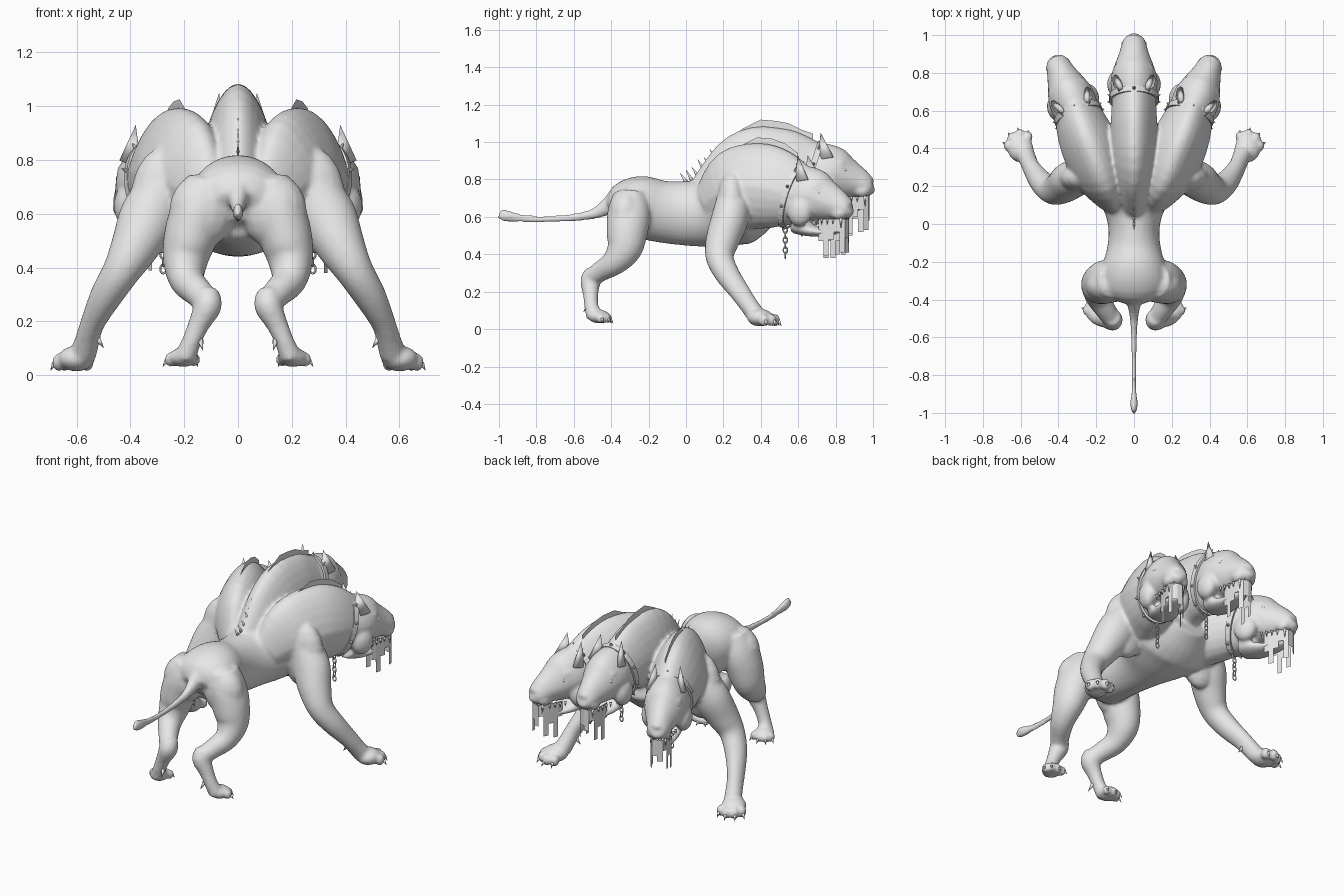
import bpy, bmesh, math
from mathutils import Vector, Matrix

if "Cube" in bpy.data.objects:
    bpy.data.objects.remove(bpy.data.objects["Cube"])

hide = bpy.data.materials.new("grey hide")
hide.diffuse_color = (0.8, 0.8, 0.8, 1)
hide.use_nodes = True
hide.node_tree.nodes["Principled BSDF"].inputs["Base Color"].default_value = hide.diffuse_color
I4 = Matrix.Identity(4)
Y, Z = Vector((0, 1, 0)), Vector((0, 0, 1))


def finish(bm, name, smooth=True, fix=True):
    if fix:
        bmesh.ops.recalc_face_normals(bm, faces=bm.faces)
    me = bpy.data.meshes.new(name)
    bm.to_mesh(me)
    bm.free()
    me.materials.append(hide)
    for p in me.polygons:
        p.use_smooth = smooth
    ob = bpy.data.objects.new(name, me)
    bpy.context.collection.objects.link(ob)
    return ob


def spline(a, b, c, d, t):
    return 0.5 * (2 * b + (c - a) * t + (2 * a - 5 * b + 4 * c - d) * t * t + (3 * b - a - 3 * c + d) * t ** 3)


def loft(bm, stations, ref=Z, mat=I4, flip=1, n=24, steps=4, peak=0.0):
    """Skin of ellipses (x, y, z, half width, half height) along a smooth path; peak narrows the top."""
    st = [stations[0]] + list(stations) + [stations[-1]]
    pts = []
    for i in range(1, len(st) - 2):
        for k in range(steps):
            pts.append([spline(*q, k / steps) for q in zip(*st[i - 1:i + 3])])
    pts.append(list(stations[-1]))
    cs = [Vector(p[:3]) for p in pts]
    rings = []
    for i, p in enumerate(pts):
        t = (cs[min(i + 1, len(cs) - 1)] - cs[max(i - 1, 0)]).normalized()
        s = t.cross(ref).normalized()
        u = s.cross(t)
        ring = []
        for k in range(n):
            a = math.tau * k / n
            w = p[3] * (1 - peak * max(0, math.sin(a)))
            v = cs[i] + s * math.cos(a) * w + u * math.sin(a) * p[4]
            ring.append(bm.verts.new(mat @ Vector((v.x * flip, v.y, v.z))))
        rings.append(ring)
    for a, b in zip(rings, rings[1:]):
        for k in range(n):
            bm.faces.new((a[k], a[(k + 1) % n], b[(k + 1) % n], b[k]))
    bm.faces.new(rings[0])
    bm.faces.new(rings[-1])


def blob(bm, c, r, mat=I4, flip=1):
    m = mat @ Matrix.Translation((c[0] * flip, c[1], c[2])) @ Matrix.Diagonal((*r, 1))
    bmesh.ops.create_uvsphere(bm, u_segments=16, v_segments=10, radius=1, matrix=m)


def spike(bm, base, tip, r, mat=I4, flat=1.0, n=8):
    base, tip = Vector(base), Vector(tip)
    d = tip - base
    m = mat @ Matrix.Translation((base + tip) / 2) @ d.to_track_quat('Z', 'X').to_matrix().to_4x4()
    bmesh.ops.create_cone(bm, cap_ends=True, segments=n, radius1=r, radius2=0, depth=d.length,
                          matrix=m @ Matrix.Diagonal((1, flat, 1, 1)))


def ribbon(bm, top, low):
    a, b = [bm.verts.new(p) for p in top], [bm.verts.new(p) for p in low]
    for i in range(len(a) - 1):
        bm.faces.new((a[i], a[i + 1], b[i + 1], b[i]))


# position and turn of the three heads
heads = [("centre", Matrix.Translation((0, 0.64, 0.80)))]
for word, s in (("right", 1), ("left", -1)):
    heads.append((word, Matrix.Translation((0.285 * s, 0.55, 0.68)) @ Matrix.Rotation(math.radians(-22 * s), 4, 'Z')))

# torso and tail
body = bmesh.new()
loft(body, [(0, -.40, .63, .09, .06), (0, -.34, .655, .17, .13), (0, -.25, .655, .175, .165), (0, -.14, .63, .145, .165),
            (0, -.03, .62, .135, .17), (0, .08, .62, .165, .18), (0, .18, .64, .25, .205), (0, .27, .675, .30, .23),
            (0, .36, .70, .26, .205), (0, .46, .725, .16, .14)], n=32)
loft(body, [(0, -.30, .74, .07, .06), (0, -.36, .705, .055, .055), (0, -.42, .655, .038, .045), (0, -.5, .615, .022, .028),
            (0, -.62, .595, .016, .02), (0, -.76, .588, .012, .018), (0, -.87, .592, .011, .022),
            (0, -.945, .602, .02, .03), (0, -.985, .612, .016, .03), (0, -1.0, .618, .008, .022)])
# centre neck
loft(body, [(0, .08, .67, .09, .12), (0, .22, .76, .115, .19), (0, .36, .85, .125, .225), (0, .5, .865, .125, .21),
            (0, .60, .85, .12, .19), (0, .70, .83, .115, .16)], peak=.25)
claws = bmesh.new()
for s in (1, -1):
    # side necks and shoulders
    loft(body, [(.11, .12, .66, .08, .12), (.17, .25, .74, .14, .215), (.22, .38, .765, .155, .23),
                (.265, .49, .75, .145, .215), (.305, .60, .72, .12, .17)], flip=s, peak=.28)
    blob(body, (.27, .245, .65), (.13, .085, .20), flip=s)
    # front leg
    loft(body, [(.28, .255, .70, .09, .09), (.33, .235, .59, .11, .10), (.385, .195, .475, .09, .09),
                (.435, .18, .385, .07, .075), (.49, .22, .295, .06, .066), (.54, .29, .195, .045, .055),
                (.56, .335, .13, .046, .05), (.575, .37, .08, .05, .05)], ref=Y, flip=s)
    blob(body, (.60, .395, .062), (.07, .07, .048), flip=s)
    for x, y in ((.562, .462), (.605, .475), (.645, .455), (.665, .415)):
        blob(body, (x, y, .048), (.027, .03, .034), flip=s)
        d = Vector((x - .57, y - .36, 0)).normalized()
        b = Vector((x, y, .045)) + d * .02
        spike(claws, (b.x * s, b.y, b.z), ((b.x + d.x * .018) * s, b.y + d.y * .018, .015), .01)
    spike(claws, (.525 * s, .31, .14), (.498 * s, .30, .10), .014)
    # hind leg
    loft(body, [(.11, -.30, .72, .08, .09), (.145, -.305, .62, .10, .115), (.175, -.315, .52, .10, .11),
                (.195, -.33, .43, .085, .095), (.19, -.385, .355, .066, .07), (.15, -.455, .31, .055, .055),
                (.115, -.505, .275, .05, .05)], ref=Y, flip=s)
    loft(body, [(.115, -.49, .31, .042, .045), (.112, -.51, .26, .052, .055), (.145, -.51, .19, .04, .042),
                (.175, -.505, .12, .036, .038), (.195, -.49, .07, .042, .045)], ref=Y, flip=s)
    blob(body, (.135, -.325, .61), (.122, .095, .14), flip=s)
    blob(body, (.202, -.465, .067), (.055, .06, .037), flip=s)
    for x, y in ((.162, -.425), (.20, -.42), (.235, -.428), (.252, -.457)):
        blob(body, (x, y, .058), (.022, .026, .028), flip=s)
        d = Vector((x - .19, y + .49, 0)).normalized()
        b = Vector((x, y, .055)) + d * .016
        spike(claws, (b.x * s, b.y, b.z), ((b.x + d.x * .016) * s, b.y + d.y * .016, .03), .008)
    spike(claws, (.14 * s, -.52, .13), (.13 * s, -.55, .09), .012)
finish(claws, "claws")

# heads: skull, muzzle, lower jaw, brows and cheeks
for word, m in heads:
    loft(body, [(0, -.02, .03, .105, .15), (0, .07, .04, .122, .155), (0, .14, .035, .122, .145), (0, .20, .012, .104, .12),
                (0, .27, -.012, .078, .088), (0, .32, -.03, .064, .066), (0, .352, -.035, .046, .048),
                (0, .362, -.033, .02, .022)], mat=m, peak=.15)
    loft(body, [(0, .04, -.12, .08, .05), (0, .11, -.147, .08, .037), (0, .19, -.160, .062, .024),
                (0, .26, -.156, .045, .02), (0, .295, -.148, .025, .014)], mat=m)
    for s in (1, -1):
        blob(body, (.072, .17, .085), (.032, .045, .022), m, s)
        blob(body, (.095, .10, -.05), (.048, .07, .08), m, s)
        blob(body, (.040, .30, -.06), (.03, .045, .035), m, s)
    blob(body, (0, .345, -.005), (.028, .022, .018), m)

ob = finish(body, "body")
rm = ob.modifiers.new("blend", 'REMESH')
rm.mode = 'VOXEL'
rm.voxel_size = 0.0095
rm.use_smooth_shade = True
sm = ob.modifiers.new("soften", 'SMOOTH')
sm.factor, sm.iterations = 0.5, 8

for word, m in heads:
    # ears
    bm = bmesh.new()
    for s in (1, -1):
        spike(bm, (.082 * s, .105, .11), (.07 * s, .08, .25), .05, m, .55, 12)
    finish(bm, word + " ears")
    # eyes
    bm = bmesh.new()
    for s in (1, -1):
        blob(bm, (.083, .205, .052), (.015, .015, .013), m, s)
    finish(bm, word + " eyes")
    # teeth
    bm = bmesh.new()
    for s in (1, -1):
        spike(bm, (.04 * s, .315, -.08), (.042 * s, .318, -.145), .01, m)
        spike(bm, (.03 * s, .275, -.15), (.034 * s, .285, -.09), .009, m)
        for k in range(4):
            x, y = (.052 + .006 * k) * s, .275 - .03 * k
            spike(bm, (x, y, -.09), (x, y, -.122), .008, m)
    for k in range(4):
        spike(bm, (-.021 + .014 * k, .338, -.07), (-.021 + .014 * k, .338, -.10), .006, m)
    finish(bm, word + " teeth")
    # drool: stepped strips hanging around the mouth
    bm = bmesh.new()
    path = [(.05, .19), (.052, .22), (.05, .25), (.048, .28), (.044, .31), (.03, .335), (0, .342)]
    path += [(-x, y) for x, y in path[-2::-1]]
    drops = (.15, .23, .14, .10, .21, .13, .16, .10, .22, .15, .24, .12)
    for (a, b), d in zip(zip(path, path[1:]), drops):
        ribbon(bm, [m @ Vector((*a, -.09)), m @ Vector((*b, -.09))],
               [m @ Vector((*a, -.06 - d)), m @ Vector((*b, -.06 - d))])
    finish(bm, word + " drool", False, False)
    # collar band, leaning forward at the top, with studs
    bm = bmesh.new()
    tilt = m @ Matrix.Translation((0, .025, .03)) @ Matrix.Rotation(math.radians(-18), 4, 'X')
    n, rings = 32, []
    for y, r in ((-.016, 0), (-.016, .012), (.016, .012), (.016, 0)):
        rings.append([bm.verts.new(tilt @ Vector(((.120 + r) * math.cos(math.tau * k / n), y,
                                                  (.168 + r) * math.sin(math.tau * k / n)))) for k in range(n)])
    for i in range(4):
        for k in range(n):
            a, b = rings[i], rings[(i + 1) % 4]
            bm.faces.new((a[k], a[(k + 1) % n], b[(k + 1) % n], b[k]))
    for k in range(10):
        c, z = math.cos(math.tau * (k + .5) / 10), math.sin(math.tau * (k + .5) / 10)
        spike(bm, (.128 * c, 0, .176 * z), (.15 * c, 0, .20 * z), .011, tilt)
    finish(bm, word + " collar", False)
    # hanging chain
    bm = bmesh.new()
    for k in range(6):
        c = m @ Vector((0, -.02, -.15 - .027 * k))
        turn = Matrix.Rotation(math.pi / 2 * (k % 2), 4, 'Z')
        link = []
        for i in range(12):
            a = math.tau * i / 12
            link.append([bm.verts.new(c + turn @ Vector((.004 * math.sin(b), (.011 + .004 * math.cos(b)) * math.cos(a),
                        (.017 + .004 * math.cos(b)) * math.sin(a)))) for b in (0, math.tau / 4, math.tau / 2, math.tau * .75)])
        for i in range(12):
            for j in range(4):
                p, q = link[i], link[(i + 1) % 12]
                bm.faces.new((p[j], p[(j + 1) % 4], q[(j + 1) % 4], q[j]))
    finish(bm, word + " chain")

# mane crests along the top of each neck
crest = [(.18, .95), (.24, 1.015), (.30, 1.07), (.35, 1.095), (.40, 1.12), (.48, 1.113), (.55, 1.10), (.62, 1.065), (.68, 1.045)]
bm = bmesh.new()
ribbon(bm, [(0, y, z) for y, z in crest], [(0, y, z - .08) for y, z in crest])
for s in (1, -1):
    top = [((.155 + (y - .18) * .28) * s, y - .02, z - .095 - max(0, y - .5) * .25) for y, z in crest[:-1]]
    ribbon(bm, top, [(x, y, z - .07) for x, y, z in top])
finish(bm, "mane crests", False, False)

# spikes along the spine
bm = bmesh.new()
for k in range(7):
    y = .01 + k * .032
    z = .775 + max(0, y - .04) * .85
    spike(bm, (0, y, z), (0, y - .045, z + .065 + .015 * (k % 2)), .014, flat=.6)
finish(bm, "spine spikes")
